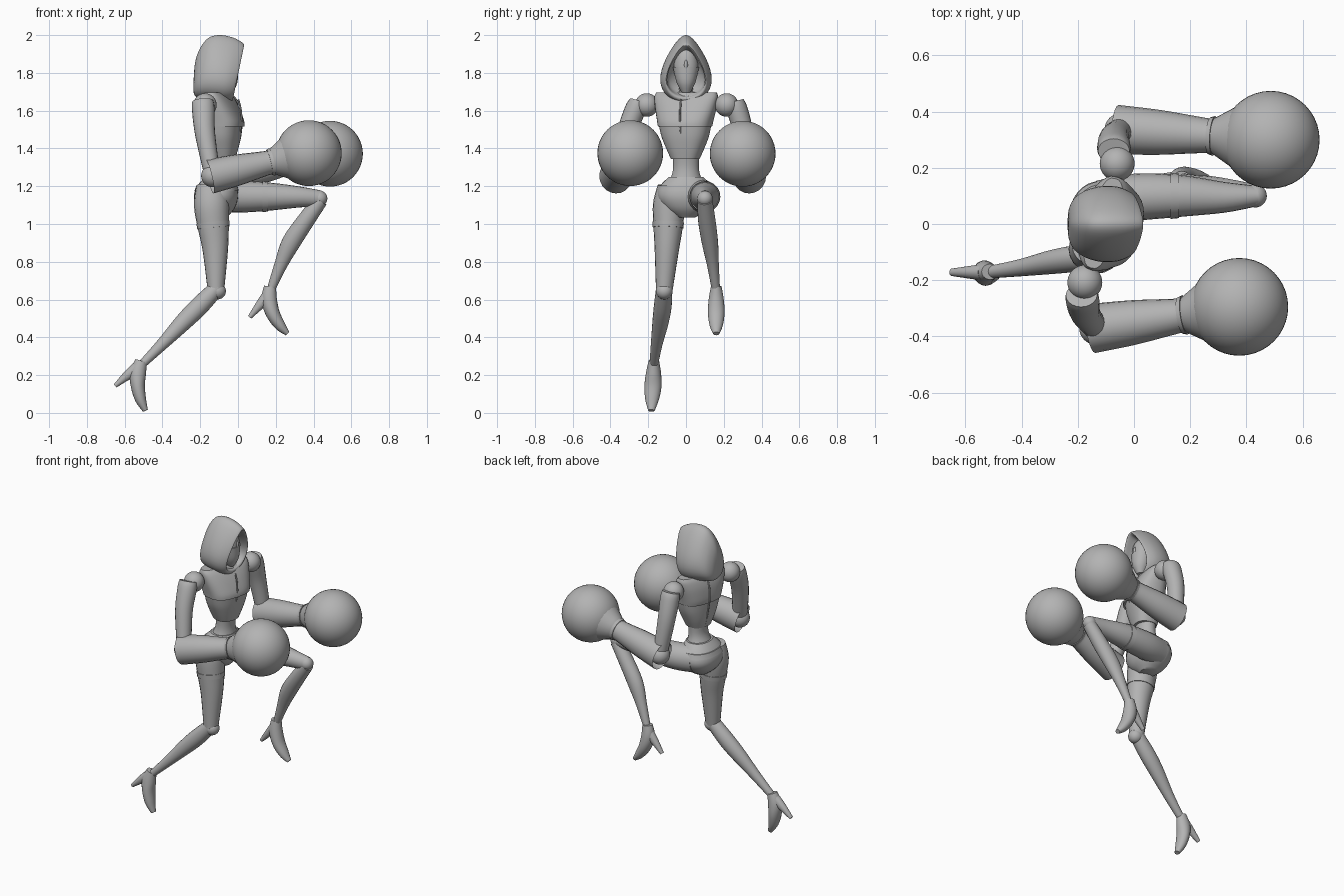
import bpy, bmesh, math
from mathutils import Vector, Matrix

if "Cube" in bpy.data.objects:
    bpy.data.objects.remove(bpy.data.objects["Cube"], do_unlink=True)

grey = bpy.data.materials.new("plain_grey")
grey.use_nodes = True
tone = (0.45, 0.45, 0.45, 1)
grey.diffuse_color = tone
grey.node_tree.nodes["Principled BSDF"].inputs["Base Color"].default_value = tone


def finish(ob, name, angle=40):
    ob.name = name
    ob.data.materials.append(grey)
    bpy.ops.object.select_all(action="DESELECT")
    ob.select_set(True)
    bpy.context.view_layer.objects.active = ob
    bpy.ops.object.shade_smooth_by_angle(angle=math.radians(angle))
    return ob


def spline(rows, steps):
    """Smoothly interpolate every column of a list of sections."""
    out = []
    last = len(rows) - 1
    for i in range(last):
        a, b, c, d = (rows[max(0, min(last, i + k))] for k in (-1, 0, 1, 2))
        for s in range(steps):
            t = s / steps
            out.append([q + t / 2 * (r - p + t * (2 * p - 5 * q + 4 * r - w + t * (3 * (q - r) + w - p)))
                        for p, q, r, w in zip(a, b, c, d)])
    return out + [list(rows[-1])]


def skin(name, rings, hollow=0, angle=40):
    """Join rings of points into a capped surface."""
    bm = bmesh.new()
    loops = [[bm.verts.new(p) for p in ring] for ring in rings]
    n = len(loops[0])
    for a, b in zip(loops, loops[1:]):
        for i in range(n):
            j = (i + 1) % n
            bm.faces.new((a[i], a[j], b[j], b[i]))
    start = bm.faces.new(loops[0])
    bm.faces.new(loops[-1])
    bmesh.ops.recalc_face_normals(bm, faces=bm.faces)
    if hollow:
        inward = -start.normal * hollow
        bmesh.ops.inset_region(bm, faces=[start], thickness=0.012)
        bmesh.ops.translate(bm, verts=start.verts, vec=inward)
    mesh = bpy.data.meshes.new(name)
    bm.to_mesh(mesh)
    bm.free()
    ob = bpy.data.objects.new(name, mesh)
    bpy.context.collection.objects.link(ob)
    return finish(ob, name, angle)


def circle(n):
    return [(math.cos(math.tau * i / n), math.sin(math.tau * i / n)) for i in range(n)]


def tube(name, rows, steps=5, n=20, hollow=0):
    """Sections: x, y, z, radius along y, radius across."""
    rows = spline(rows, steps)
    pts = [Vector(r[:3]) for r in rows]
    rings = []
    for i, r in enumerate(rows):
        along = (pts[min(i + 1, len(pts) - 1)] - pts[max(i - 1, 0)]).normalized()
        side = Vector((0, 1, 0))
        side = (side - along * along.dot(side)).normalized()
        up = along.cross(side)
        rings.append([pts[i] + side * c * r[3] + up * s * r[4] for c, s in circle(n)])
    return skin(name, rings, hollow)


def stack(name, rows, power=1.0, steps=4, n=32, yaw=0, angle=40):
    """Sections: z, centre x, half depth, half width."""
    turn = Matrix.Rotation(math.radians(yaw), 3, "Z")
    pivot = Vector((-0.1, 0, 0))
    bend = lambda v: math.copysign(abs(v) ** power, v)
    rings = [[turn @ (Vector((cx + d * bend(c), w * bend(s), z)) - pivot) + pivot
              for c, s in circle(n)] for z, cx, d, w in spline(rows, steps)]
    return skin(name, rings, angle=angle)


def ball(name, at, r, scale=(1, 1, 1)):
    bpy.ops.mesh.primitive_uv_sphere_add(segments=40, ring_count=24, radius=r, location=at)
    ob = bpy.context.object
    ob.scale = scale
    return finish(ob, name)


# Hood: pointed arches running from the cavity over the lip to the back
hood = [(-.09, .05, 1.90, 1.72, .1), (-.05, .088, 1.92, 1.69, .15), (.0, .094, 1.94, 1.67, .2),
        (.0, .105, 1.957, 1.65, .2), (-.05, .123, 1.988, 1.645, .12), (-.11, .126, 2.0, 1.65, .05),
        (-.165, .113, 1.985, 1.66, .05), (-.205, .088, 1.94, 1.67, .08), (-.226, .05, 1.88, 1.70, .08),
        (-.232, .01, 1.81, 1.77, .05)]
arches = []
for x, w, top, low, lean in spline(hood, 4):
    mid, half = (top + low) / 2, (top - low) / 2
    arches.append([(x + lean * half * c + lean * (mid - 1.82), w * s * (1 - .42 * c), mid + half * c)
                   for c, s in circle(40)])
skin("hood", arches, angle=50)

# Face, lower mask and neck
stack("face", [(1.70, -.05, .02, .02), (1.75, -.055, .045, .045), (1.83, -.06, .056, .064),
               (1.9, -.065, .05, .052), (1.94, -.07, .02, .02)])
stack("lower_mask", [(1.695, -.05, .022, .022), (1.75, -.055, .052, .05), (1.83, -.06, .061, .069)])
ball("nose", (-.008, 0, 1.84), .014, (.8, .7, 2))
stack("neck", [(1.58, -.1, .06, .06), (1.66, -.095, .042, .04), (1.74, -.09, .04, .036)])

# Torso, turned so that the left shoulder leads
YAW = -15
stack("chest_plate", [(1.515, -.08, .108, .142), (1.55, -.085, .108, .149), (1.62, -.098, .09, .165),
                      (1.67, -.106, .068, .172), (1.695, -.11, .048, .165)], .75, yaw=YAW)
stack("rib_plate", [(1.345, -.085, .068, .075), (1.4, -.085, .083, .1), (1.46, -.083, .094, .124),
                    (1.52, -.082, .1, .138)], .8, yaw=YAW)
stack("collar", [(1.66, -.1, .068, .09), (1.70, -.1, .05, .055)], yaw=YAW)
stack("waist", [(1.2, -.105, .085, .1), (1.26, -.095, .062, .075), (1.31, -.09, .054, .068),
                (1.38, -.088, .062, .072)])

# Raised seams on the front and back of the chest
turn = Matrix.Rotation(math.radians(YAW), 3, "Z")
for name, line in {"front_seam": [(.11, 1.66), (.125, 1.6), (.126, 1.53), (.114, 1.48), (.08, 1.36)],
                   "back_seam": [(-.078, 1.66), (-.094, 1.6), (-.092, 1.53), (-.074, 1.44), (-.054, 1.36)]}.items():
    rows = []
    for x, z in line:
        p = turn @ Vector((x - (.1 if x > 0 else .0) * .05, 0, 0))
        rows.append((p.x - .1, p.y, z, .005, .005))
    tube(name, rows, n=8)

# Pelvis with briefs line
stack("pelvis", [(1.035, -.11, .05, .05), (1.08, -.115, .095, .115), (1.14, -.117, .117, .152),
                 (1.2, -.112, .105, .138), (1.25, -.1, .072, .09)], .9)
stack("belt", [(1.175, -.114, .117, .151), (1.205, -.111, .108, .141)], .9)

# Arms: shoulder ball, upper arm, hollow forearm and round glove
for side, shoulder, elbow, glove in (
        ("left", (-.06, .215, 1.63), (-.045, .335, 1.255), (.487, .3, 1.372)),
        ("right", (-.175, -.208, 1.63), (-.135, -.37, 1.255), (.375, -.295, 1.375))):
    s = 1 if side == "left" else -1
    S, E, G = Vector(shoulder), Vector(elbow), Vector(glove)
    ball(side + "_shoulder", S, .062)
    top = S + Vector((-.012, s * .045, .02))
    mid = top.lerp(E, .45) + Vector((-.01, s * .012, 0))
    tube(side + "_upper_arm", [(*top, .045, .056), (*top.lerp(mid, .25), .055, .06),
                               (*mid, .052, .053), (*E, .045, .042)])
    ball(side + "_elbow", E, .06)
    run = lambda t: E.lerp(G, t)
    tube(side + "_forearm", [(*run(-.03), .088, .092), (*run(.25), .08, .083), (*run(.5), .066, .068),
                             (*run(.6), .062, .065), (*run(.65), .075, .078), (*run(.78), .118, .118)],
         hollow=.07)
    tube(side + "_cuff", [(*run(.59), .066, .069), (*run(.62), .071, .074)], 1)
    ball(side + "_glove", G, .174)

# Right leg, trailing
tube("right_thigh", [(-.135, -.08, 1.2, .07, .085), (-.14, -.09, 1.1, .085, .093),
                     (-.13, -.095, .98, .077, .082), (-.12, -.102, .86, .064, .067),
                     (-.117, -.115, .65, .044, .044)])
tube("right_thigh_band", [(-.133, -.094, 1.01, .083, .088), (-.13, -.095, .98, .081, .086)], 1)
ball("right_knee", (-.108, -.115, .645), .044)
tube("right_calf", [(-.108, -.115, .665, .043, .042), (-.205, -.123, .565, .047, .05),
                    (-.29, -.135, .48, .043, .046), (-.4, -.155, .365, .031, .032),
                    (-.505, -.17, .26, .023, .022)])
tube("right_foot", [(-.512, -.17, .275, .028, .032), (-.53, -.172, .21, .04, .043),
                    (-.53, -.175, .14, .045, .037), (-.515, -.18, .07, .036, .029),
                    (-.49, -.183, .012, .017, .014)])
tube("right_heel", [(-.535, -.172, .235, .03, .035), (-.59, -.172, .195, .022, .024),
                    (-.65, -.172, .143, .013, .011)])

# Left leg, raised
tube("left_thigh", [(-.12, .075, 1.15, .08, .085), (.0, .095, 1.145, .084, .085),
                    (.16, .1, 1.145, .075, .075), (.32, .095, 1.143, .055, .056),
                    (.44, .1, 1.135, .036, .042)])
tube("left_thigh_band", [(.13, .1, 1.145, .082, .082), (.16, .1, 1.145, .079, .079)], 1)
ball("left_knee", (.432, .1, 1.135), .041)
tube("left_calf", [(.435, .1, 1.125, .04, .04), (.36, .11, 1.02, .046, .046),
                   (.28, .127, .9, .043, .049), (.225, .143, .78, .031, .034),
                   (.175, .158, .655, .022, .022)])
tube("left_foot", [(.17, .16, .67, .028, .032), (.165, .16, .6, .04, .041),
                   (.185, .16, .525, .044, .037), (.225, .16, .46, .034, .028),
                   (.262, .16, .42, .016, .013)])
tube("left_heel", [(.16, .16, .62, .03, .034), (.115, .16, .57, .022, .024),
                   (.062, .16, .506, .013, .011)])
